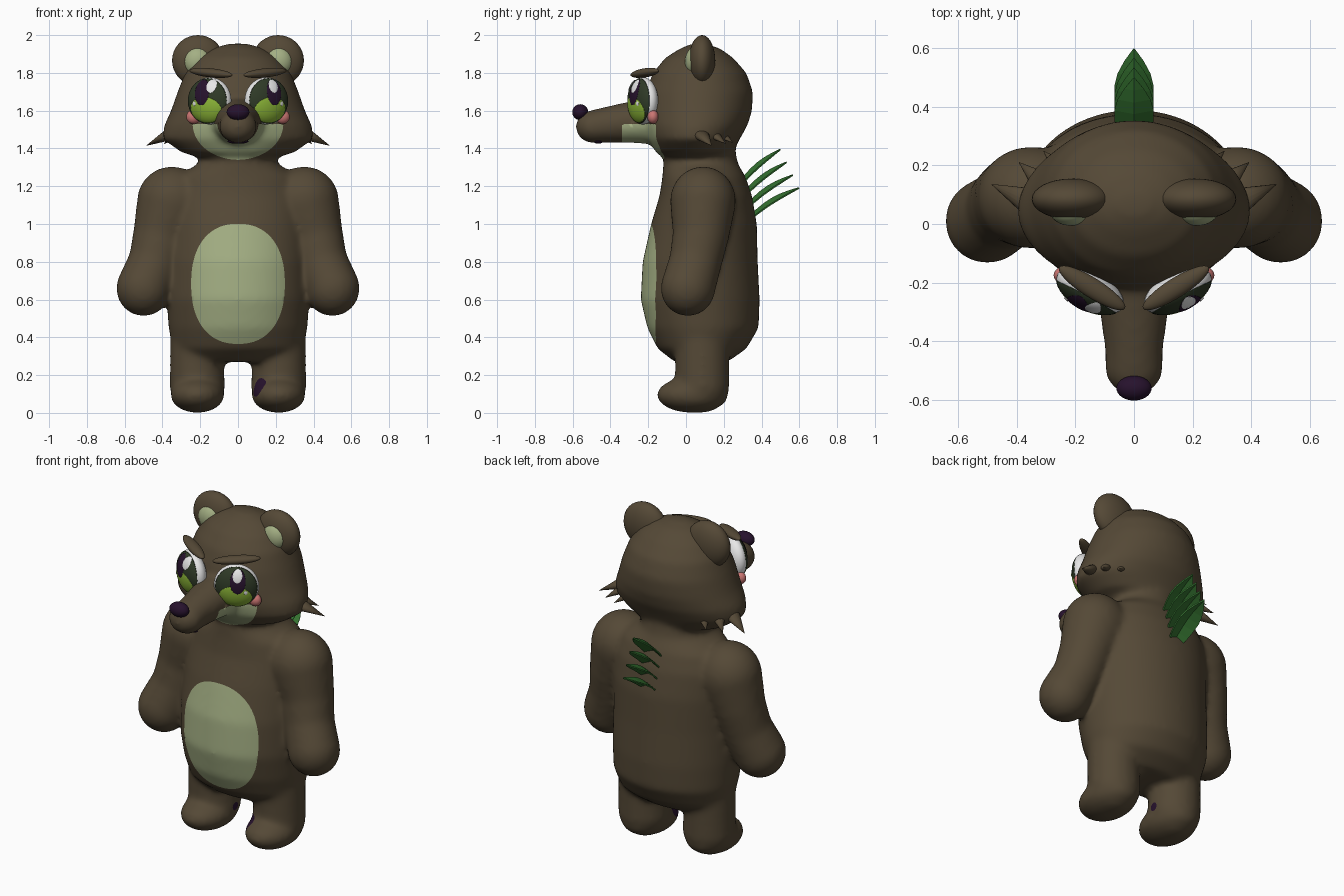
import bpy, bmesh, math
from mathutils import Vector, Matrix

cube = bpy.data.objects.get("Cube")
if cube:
    bpy.data.objects.remove(cube, do_unlink=True)


def material(name, color):
    m = bpy.data.materials.new(name)
    m.use_nodes = True
    m.diffuse_color = (*color, 1)
    node = m.node_tree.nodes["Principled BSDF"]
    node.inputs["Base Color"].default_value = (*color, 1)
    node.inputs["Roughness"].default_value = 0.8
    return m


BROWN = material("brown fur", (0.09, 0.066, 0.037))
PALE = material("pale green", (0.37, 0.43, 0.23))
LIME = material("lime", (0.27, 0.48, 0.04))
DARK = material("dark green", (0.028, 0.042, 0.02))
PURPLE = material("dark purple", (0.02, 0.006, 0.026))
PINK = material("pink", (0.6, 0.18, 0.17))
LEAF = material("leaf green", (0.035, 0.17, 0.03))
WHITE = material("white", (0.85, 0.85, 0.85))


def finish(name, bm, mat, smooth=True):
    bmesh.ops.recalc_face_normals(bm, faces=bm.faces)
    for f in bm.faces:
        f.smooth = smooth
    mesh = bpy.data.meshes.new(name)
    bm.to_mesh(mesh)
    bm.free()
    mesh.materials.append(mat)
    obj = bpy.data.objects.new(name, mesh)
    bpy.context.collection.objects.link(obj)
    return obj


def blob(bm, center, radii, rot=Matrix.Identity(4)):
    m = Matrix.Translation(center) @ rot @ Matrix.Diagonal((*radii, 1))
    return bmesh.ops.create_uvsphere(bm, u_segments=32, v_segments=18, radius=1, matrix=m)["verts"]


def ellipsoid(name, center, radii, mat, rot=Matrix.Identity(4)):
    bm = bmesh.new()
    blob(bm, center, radii, rot)
    return finish(name, bm, mat)


def limb(bm, stations, steps=5):
    """Row of overlapping ellipsoids through (center, radii) stations."""
    for (c0, r0), (c1, r1) in zip(stations, stations[1:]):
        for i in range(steps + 1):
            t = i / steps
            blob(bm, Vector(c0).lerp(Vector(c1), t), Vector(r0).lerp(Vector(r1), t))


def loft(bm, rows, n=48):
    """Closed stack of oval rings: height, half width, front y, back y."""
    rings = []
    for z, hx, yf, yb in rows:
        ring = []
        for k in range(n):
            a = math.tau * k / n
            ring.append(bm.verts.new((hx * math.cos(a), (yf + yb) / 2 + (yb - yf) / 2 * math.sin(a), z)))
        rings.append(ring)
    for r0, r1 in zip(rings, rings[1:]):
        for k in range(n):
            j = (k + 1) % n
            bm.faces.new((r0[k], r0[j], r1[j], r1[k]))
    bm.faces.new(rings[0][::-1])
    bm.faces.new(rings[-1])


# Body: torso, head, muzzle, arms and legs fused into one soft skin
bm = bmesh.new()
loft(bm, [(0.27, 0.28, -0.06, 0.22), (0.34, 0.345, -0.15, 0.32), (0.45, 0.368, -0.205, 0.385),
          (0.6, 0.378, -0.24, 0.39), (0.8, 0.375, -0.23, 0.38), (1.0, 0.37, -0.185, 0.375),
          (1.15, 0.36, -0.14, 0.35), (1.25, 0.32, -0.125, 0.315), (1.32, 0.21, -0.12, 0.275),
          (1.45, 0.19, -0.1, 0.25)])
loft(bm, [(1.335, 0.15, -0.1, 0.18), (1.38, 0.3, -0.16, 0.25), (1.45, 0.4, -0.2, 0.285),
          (1.52, 0.392, -0.22, 0.325), (1.6, 0.355, -0.225, 0.35), (1.7, 0.32, -0.215, 0.355),
          (1.8, 0.28, -0.175, 0.32), (1.88, 0.215, -0.11, 0.25), (1.93, 0.135, -0.03, 0.18),
          (1.955, 0.05, 0.03, 0.1)])
limb(bm, [((0, -0.15, 1.55), (0.15, 0.1, 0.13)), ((0, -0.28, 1.54), (0.12, 0.1, 0.112)),
          ((0, -0.42, 1.525), (0.1, 0.1, 0.095)), ((0, -0.49, 1.515), (0.1, 0.095, 0.088))])
for s in (-1, 1):
    limb(bm, [((s * 0.35, 0.09, 1.12), (0.185, 0.175, 0.185)), ((s * 0.405, 0.08, 0.95), (0.15, 0.15, 0.15)),
              ((s * 0.44, 0.05, 0.8), (0.14, 0.14, 0.14)), ((s * 0.5, 0.01, 0.66), (0.145, 0.145, 0.148))])
    limb(bm, [((s * 0.215, 0.085, 0.15), (0.147, 0.145, 0.15)), ((s * 0.22, 0.085, 0.4), (0.14, 0.145, 0.15))])
    blob(bm, (s * 0.215, 0.035, 0.095), (0.143, 0.19, 0.095))
skin = finish("body", bm, BROWN)
remesh = skin.modifiers.new("fuse", "REMESH")
remesh.mode = "VOXEL"
remesh.voxel_size = 0.015
soften = skin.modifiers.new("soften", "SMOOTH")
soften.factor = 0.5
soften.iterations = 14
bpy.context.view_layer.update()
fused = bpy.data.meshes.new_from_object(skin.evaluated_get(bpy.context.evaluated_depsgraph_get()))
skin.modifiers.clear()
skin.data = fused
fused.materials.clear()


# Coloured regions of the skin, negative inside
def belly(p):
    return max((abs(p.x) / 0.248) ** 2.3 + (abs(p.z - 0.683) / 0.318) ** 2.3 - 1, p.y * 5)


def chin(p):
    return max((p.x / 0.24) ** 2 + ((p.z - 1.53) / 0.19) ** 2 - 1, (p.z - 1.53) * 5, (-0.34 - p.y) * 5, p.y * 5)


def leg_spots(p):
    big = (p - Vector((0.1, -0.05, 0.14))).length - 0.055
    small = (p - Vector((-0.07, 0.08, 0.14))).length - 0.025
    return min(big, small)


bm = bmesh.new()
bm.from_mesh(fused)
bm.normal_update()
for mat in (BROWN, PALE, PURPLE):
    fused.materials.append(mat)
for f in bm.faces:
    f.smooth = True
    f.material_index = 0
for region, index in ((belly, 1), (chin, 1), (leg_spots, 2)):
    for f in bm.faces:
        if region(f.calc_center_median()) < 0:
            f.material_index = index
    # Slide border points along the skin onto a clean outline
    border = {v for e in bm.edges if len({f.material_index for f in e.link_faces}) > 1 for v in e.verts}
    for v in border:
        value, h = region(v.co), 0.001
        if abs(value) > 0.4:
            continue
        g = Vector([(region(v.co + d * h) - value) / h for d in Matrix.Identity(3)])
        g -= v.normal * g.dot(v.normal)
        if g.length > 0.2:
            move = g * (-value / g.length_squared)
            if move.length < 0.014:
                v.co += move
bm.to_mesh(fused)
bm.free()

# Nose and mouth
ellipsoid("nose", (0, -0.56, 1.592), (0.06, 0.042, 0.042), PURPLE)
ellipsoid("mouth", (0, -0.465, 1.437), (0.055, 0.025, 0.012), PURPLE)

# Eyes are flattened balls, with thin plates following their curve
EYE = (0.125, 0.065, 0.125)


def eye_plate(name, place, x, z, rx, rz, mat, lift):
    bm = bmesh.new()
    for v in blob(bm, (0, 0, 0), (1, 1, 1), Matrix.Rotation(math.pi / 2, 4, "X")):
        px, pz, side = x + rx * v.co.x, z + rz * v.co.z, v.co.y
        curve = math.sqrt(max(0, 1 - (px / EYE[0]) ** 2 - (pz / EYE[2]) ** 2))
        v.co = (px, -EYE[1] * curve - lift + 0.002 * side, pz)
    bm.transform(place)
    finish(name, bm, mat)


for s, tag in ((1, "left"), (-1, "right")):
    turn = Matrix.Rotation(s * 0.47, 4, "Z")
    spot = Vector((s * 0.15, -0.228, 1.652))
    place = Matrix.Translation(spot) @ turn
    ellipsoid(tag + "_eye", spot, EYE, WHITE, turn)
    eye_plate(tag + "_iris", place, s * 0.002, 0, 0.117, 0.12, DARK, 0.001)
    eye_plate(tag + "_iris_glow", place, 0, -0.048, 0.092, 0.068, LIME, 0.003)
    eye_plate(tag + "_pupil", place, s * 0.015, 0.045, 0.043, 0.068, PURPLE, 0.005)
    eye_plate(tag + "_highlight", place, 0.025 - s * 0.012, 0.078, 0.027, 0.036, WHITE, 0.007)
    eye_plate(tag + "_small_highlight", place, s * 0.06, -0.015, 0.01, 0.012, WHITE, 0.007)

    # Brow, blush and ear
    tilt = Matrix.Rotation(s * 0.56, 4, "Z") @ Matrix.Rotation(-s * 0.09, 4, "Y")
    ellipsoid(tag + "_brow", (s * 0.143, -0.218, 1.8), (0.133, 0.034, 0.024), BROWN, tilt)
    ellipsoid(tag + "_blush", (s * 0.236, -0.175, 1.567), (0.038, 0.03, 0.037), PINK)
    ellipsoid(tag + "_ear", (s * 0.212, 0.085, 1.865), (0.137, 0.07, 0.135), BROWN)
    ellipsoid(tag + "_inner_ear", (s * 0.215, 0.05, 1.86), (0.075, 0.056, 0.078), PALE)

    # Cheek tufts
    for i, (base, tip, w) in enumerate([((0.32, 0.06, 1.495), (0.485, 0.135, 1.415), 0.062),
                                        ((0.29, 0.12, 1.495), (0.392, 0.21, 1.425), 0.052),
                                        ((0.22, 0.16, 1.495), (0.308, 0.248, 1.43), 0.05)]):
        a, b = Vector((s * base[0], *base[1:])), Vector((s * tip[0], *tip[1:]))
        aim = (b - a).to_track_quat("Z", "Y").to_matrix().to_4x4()
        bm = bmesh.new()
        bmesh.ops.create_cone(bm, cap_ends=True, segments=16, radius1=1, radius2=0.02, depth=(b - a).length,
                              matrix=Matrix.Translation((a + b) / 2) @ aim @ Matrix.Diagonal((w, w * 0.7, 1, 1)))
        finish(f"{tag}_cheek_tuft_{i + 1}", bm, BROWN)

# Back leaves: folded blades, pointed at the tip
WIDTHS = (0.045, 0.058, 0.065, 0.066, 0.055, 0.032, 0.001)
for i in range(4):
    root = Vector((0, 0.275 + 0.022 * i, 1.21 - 0.055 * i))
    tip = Vector((0, 0.5 + 0.033 * i, 1.395 - 0.068 * i))
    bm = bmesh.new()
    rows = []
    for k, w in enumerate(WIDTHS):
        t = k / (len(WIDTHS) - 1)
        p = root.lerp(tip, t) + Vector((0, -0.01, 0.02)) * math.sin(math.pi * t)
        drop = Vector((0, 0.012, -0.02)) * w / 0.066
        rows.append([bm.verts.new(p + Vector((u * w, 0, 0)) + drop * abs(u)) for u in (-1, 0, 1)])
    for r0, r1 in zip(rows, rows[1:]):
        for k in range(2):
            bm.faces.new((r0[k], r0[k + 1], r1[k + 1], r1[k]))
    leaf = finish(f"back_leaf_{i + 1}", bm, LEAF, smooth=False)
    solid = leaf.modifiers.new("thickness", "SOLIDIFY")
    solid.thickness = 0.008
    solid.offset = 0
